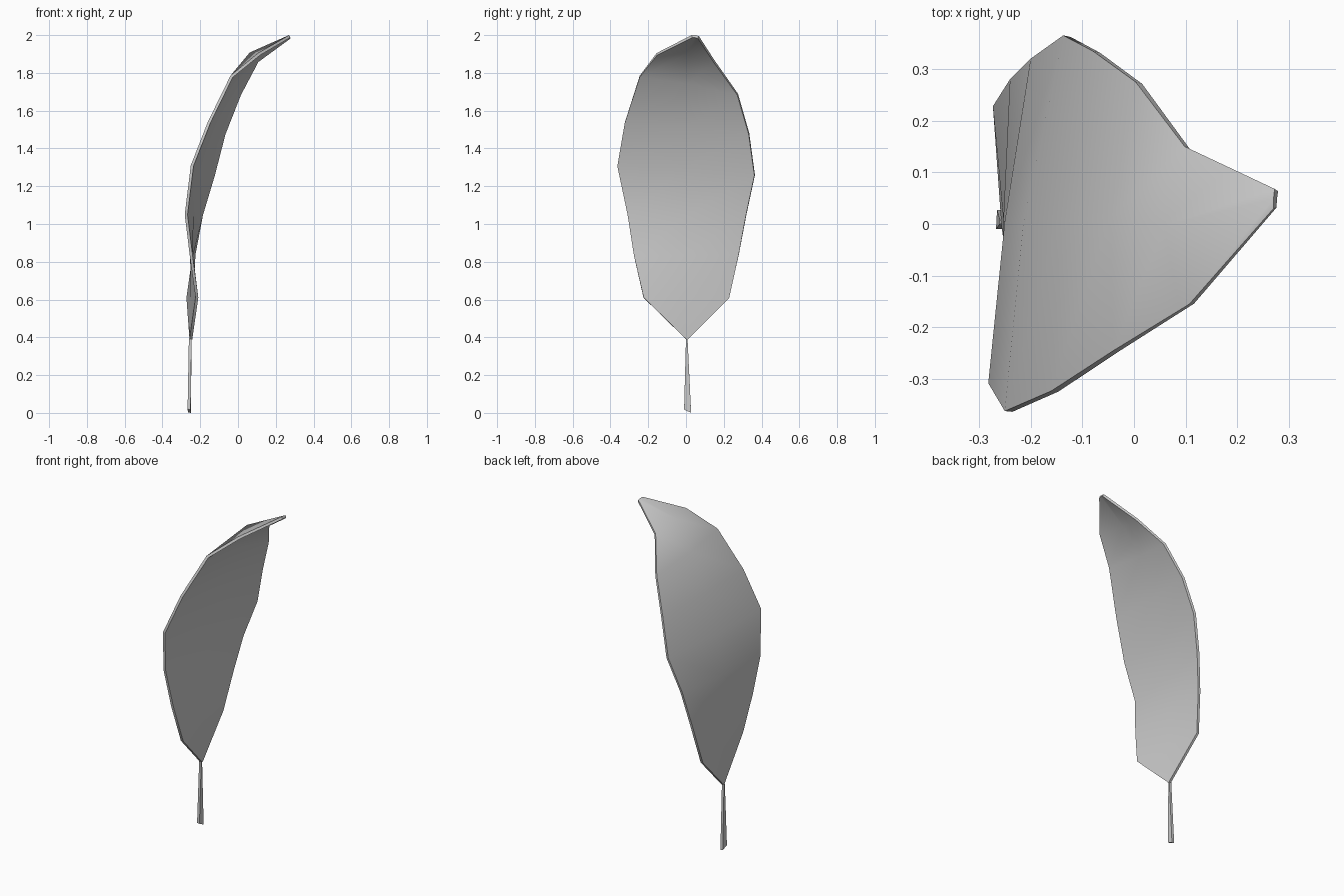
import bpy, bmesh

if "Cube" in bpy.data.objects:
    bpy.data.objects.remove(bpy.data.objects["Cube"])


def make_object(name, verts, faces):
    mesh = bpy.data.meshes.new(name)
    mesh.from_pydata(verts, [], faces)
    bm = bmesh.new()
    bm.from_mesh(mesh)
    bmesh.ops.recalc_face_normals(bm, faces=bm.faces)
    bm.to_mesh(mesh)
    bm.free()
    ob = bpy.data.objects.new(name, mesh)
    bpy.context.collection.objects.link(ob)
    bpy.ops.object.select_all(action='DESELECT')
    ob.select_set(True)
    bpy.context.view_layer.objects.active = ob
    return ob


# Blade: two outlines and the shallow midrib, from base to tip
near_edge = [(-.257, .000, .39), (-.225, -.225, .61), (-.255, -.275, .83), (-.282, -.308, 1.05),
             (-.250, -.362, 1.31), (-.160, -.323, 1.54), (-.040, -.245, 1.785),
             (.107, -.155, 1.905), (.270, .030, 2.0)]
far_edge = [(-.257, .008, .39), (-.273, .228, .61), (-.240, .280, .84), (-.200, .320, 1.05),
            (-.137, .365, 1.26), (-.080, .335, 1.48), (.003, .275, 1.69),
            (.098, .150, 1.868), (.272, .068, 1.995)]
mid_x = [-.257, -.252, -.253, -.250, -.214, -.142, -.045, .062, .270]
mid_z = [.39, .61, .835, 1.05, 1.29, 1.52, 1.75, 1.908, 2.0]

verts = []
for a, b, x, z in zip(near_edge, far_edge, mid_x, mid_z):
    verts += [a, (x, (a[1] + b[1]) / 2, z), b]
faces = [(3 * r + c, 3 * r + c + 1, 3 * r + c + 4, 3 * r + c + 3)
         for r in range(len(mid_x) - 1) for c in range(2)]
blade = make_object("leaf_blade", verts, faces)

# Make the front of the sheet face -x, then give it thickness towards +x
if sum(p.normal.x for p in blade.data.polygons) > 0:
    blade.data.flip_normals()
solid = blade.modifiers.new("thickness", 'SOLIDIFY')
solid.thickness = 0.015
solid.offset = -1
bpy.ops.object.modifier_apply(modifier=solid.name)
bpy.ops.object.shade_smooth_by_angle(angle=0.6)

# Stem: thin bar tapering up to the blade, slightly slanted foot
foot = [(-.267, -.010, .020), (-.251, -.010, .018), (-.249, .027, 0), (-.265, .027, .003)]
top = [(-.260, .000, .395), (-.246, .000, .395), (-.246, .008, .395), (-.260, .008, .395)]
sides = [(i, (i + 1) % 4, (i + 1) % 4 + 4, i + 4) for i in range(4)]
make_object("stem", foot + top, sides + [(3, 2, 1, 0), (4, 5, 6, 7)])
